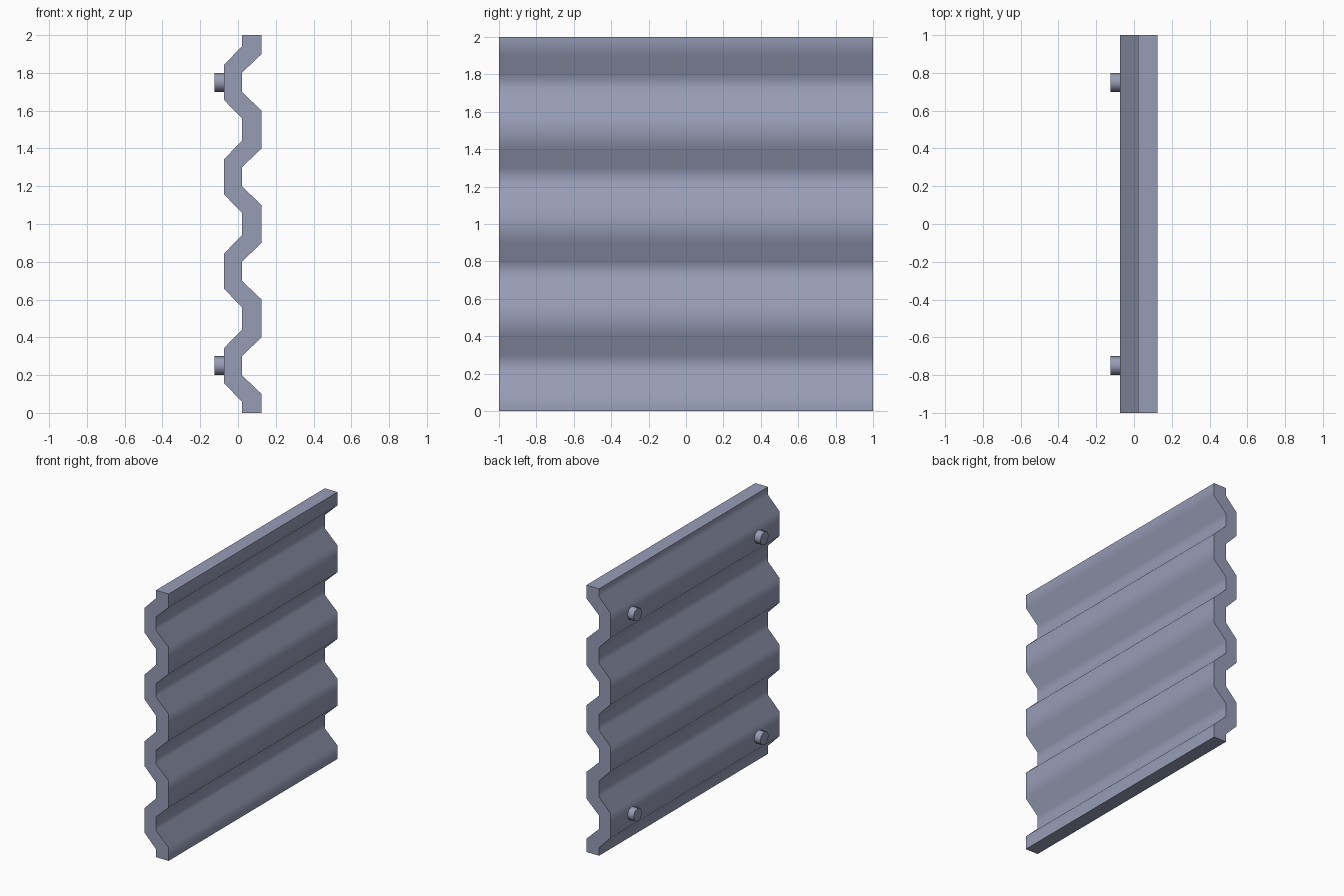
import bpy, bmesh, math

if "Cube" in bpy.data.objects:
    bpy.data.objects.remove(bpy.data.objects["Cube"])

steel = bpy.data.materials.new("blue grey steel")
steel.diffuse_color = (0.31, 0.335, 0.47, 1)
steel.use_nodes = True
steel.node_tree.nodes["Principled BSDF"].inputs["Base Color"].default_value = steel.diffuse_color


def prism(name, outline, axis, start, end):
    """Extrude a closed 2D outline along y (outline = x,z) or x (outline = y,z)."""
    bm = bmesh.new()
    place = (lambda a, b: (a, start, b)) if axis == 'y' else (lambda a, b: (start, a, b))
    face = bm.faces.new([bm.verts.new(place(a, b)) for a, b in outline])
    geom = bmesh.ops.extrude_face_region(bm, geom=[face])["geom"]
    d = end - start
    bmesh.ops.translate(bm, vec=(0, d, 0) if axis == 'y' else (d, 0, 0),
                        verts=[v for v in geom if isinstance(v, bmesh.types.BMVert)])
    bmesh.ops.recalc_face_normals(bm, faces=bm.faces)
    mesh = bpy.data.meshes.new(name)
    bm.to_mesh(mesh)
    bm.free()
    mesh.materials.append(steel)
    ob = bpy.data.objects.new(name, mesh)
    bpy.context.collection.objects.link(ob)
    bpy.context.view_layer.objects.active = ob
    ob.select_set(True)
    bpy.ops.object.shade_smooth_by_angle(angle=math.radians(60))
    ob.select_set(False)
    return ob


# corrugated sheet: four repeats of one wave, thickness between both sides
right, left = [(0.125, 0)], [(0.02, 0)]
for i in range(4):
    z = i * 0.5
    right += [(0.125, z + 0.1), (0.02, z + 0.2), (0.02, z + 0.3), (0.125, z + 0.4)]
    left += [(0.02, z + 0.06), (-0.075, z + 0.158), (-0.075, z + 0.342), (0.02, z + 0.44)]
right.append((0.125, 2))
left.append((0.02, 2))
prism("corrugated_sheet", right + left[::-1], 'y', -1, 1)

# four mounting pegs on the back
for y in (-0.75, 0.75):
    for z in (0.25, 1.75):
        ring = [(y + 0.05 * math.cos(k * math.pi / 4), z + 0.05 * math.sin(k * math.pi / 4))
                for k in range(8)]
        prism("mounting_peg", ring, 'x', -0.125, -0.07)
